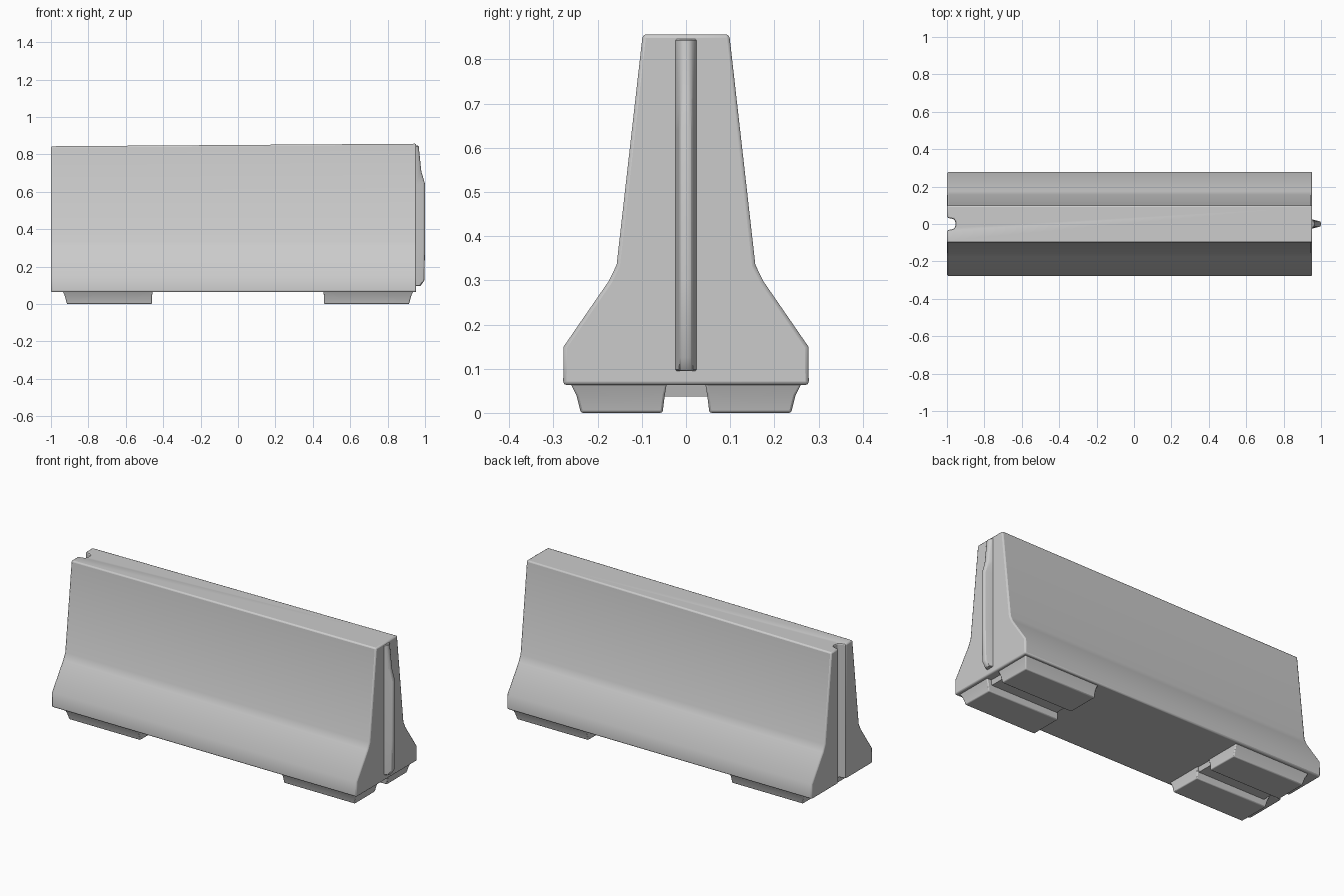
import bpy, bmesh
from math import radians

if "Cube" in bpy.data.objects:
    bpy.data.objects.remove(bpy.data.objects["Cube"])


def loft(name, rings):
    """Skin a list of equal-length point rings and cap both ends."""
    bm = bmesh.new()
    rows = [[bm.verts.new(p) for p in ring] for ring in rings]
    n = len(rows[0])
    for a, b in zip(rows, rows[1:]):
        for i in range(n):
            j = (i + 1) % n
            bm.faces.new((a[i], a[j], b[j], b[i]))
    bm.faces.new(rows[0])
    bm.faces.new(rows[-1])
    bmesh.ops.recalc_face_normals(bm, faces=bm.faces)
    mesh = bpy.data.meshes.new(name)
    bm.to_mesh(mesh)
    bm.free()
    obj = bpy.data.objects.new(name, mesh)
    bpy.context.collection.objects.link(obj)
    return obj


def finish(obj, width, segments=2):
    """Round the edges and shade smooth."""
    bev = obj.modifiers.new("worn_edges", 'BEVEL')
    bev.width = width
    bev.segments = segments
    bev.limit_method = 'ANGLE'
    bev.angle_limit = radians(35)
    bpy.ops.object.select_all(action='DESELECT')
    obj.select_set(True)
    bpy.context.view_layer.objects.active = obj
    bpy.ops.object.shade_smooth_by_angle(angle=radians(40))


def rect(x0, x1, y0, y1, z):
    return [(x0, y0, z), (x1, y0, z), (x1, y1, z), (x0, y1, z)]


# Concrete body: flared section swept along x, top rising slightly to the right
half = [(0.278, 0.063), (0.277, 0.15), (0.175, 0.298), (0.157, 0.335), (0.098, 0.85)]
section = half + [(-y, z) for y, z in reversed(half)]


def body_ring(x):
    return [(x, y, z + (0.007 * x if z > 0.8 else 0)) for y, z in section]


body = loft("barrier_body", [body_ring(-1.0), body_ring(0.953)])

# Groove down the full height of the left end
plan = [(-1.1, -0.035), (-1.0, -0.033), (-0.965, -0.027), (-0.955, -0.015),
        (-0.955, 0.015), (-0.965, 0.027), (-1.0, 0.033), (-1.1, 0.035)]
cutter = loft("groove_cutter", [[(x, y, z) for x, y in plan] for z in (-0.1, 1.0)])
cutter.hide_render = True
cutter.hide_viewport = True
cut = body.modifiers.new("groove", 'BOOLEAN')
cut.operation = 'DIFFERENCE'
cut.solver = 'EXACT'
cut.object = cutter
finish(body, 0.010)

# Interlocking tongue on the right end: (height, reach)
tongue_path = [(0.095, 0.975), (0.125, 0.996), (0.30, 1.0), (0.64, 1.0),
               (0.71, 0.980), (0.846, 0.966)]
tongue = loft("end_tongue", [
    [(0.94, -0.026, z), (0.954, -0.024, z), (x - 0.004, -0.014, z), (x, -0.006, z),
     (x, 0.006, z), (x - 0.004, 0.014, z), (0.954, 0.024, z), (0.94, 0.026, z)]
    for z, x in tongue_path])
finish(tongue, 0.003, 1)

# Two tapered feet at each end, joined by a shallow web
for side, end in ((-1, "left"), (1, "right")):
    for depth, face in ((-1, "front"), (1, "back")):
        foot = loft(f"foot_{end}_{face}", [
            rect(side * 0.46, side * 0.915, depth * 0.053, depth * 0.238, 0.0),
            rect(side * 0.46, side * 0.925, depth * 0.048, depth * 0.248, 0.040),
            rect(side * 0.455, side * 0.94, depth * 0.042, depth * 0.266, 0.075)])
        finish(foot, 0.005)
    loft(f"foot_web_{end}", [
        rect(side * 0.47, side * 0.90, -0.06, 0.06, 0.037),
        rect(side * 0.46, side * 0.91, -0.06, 0.06, 0.075)])
